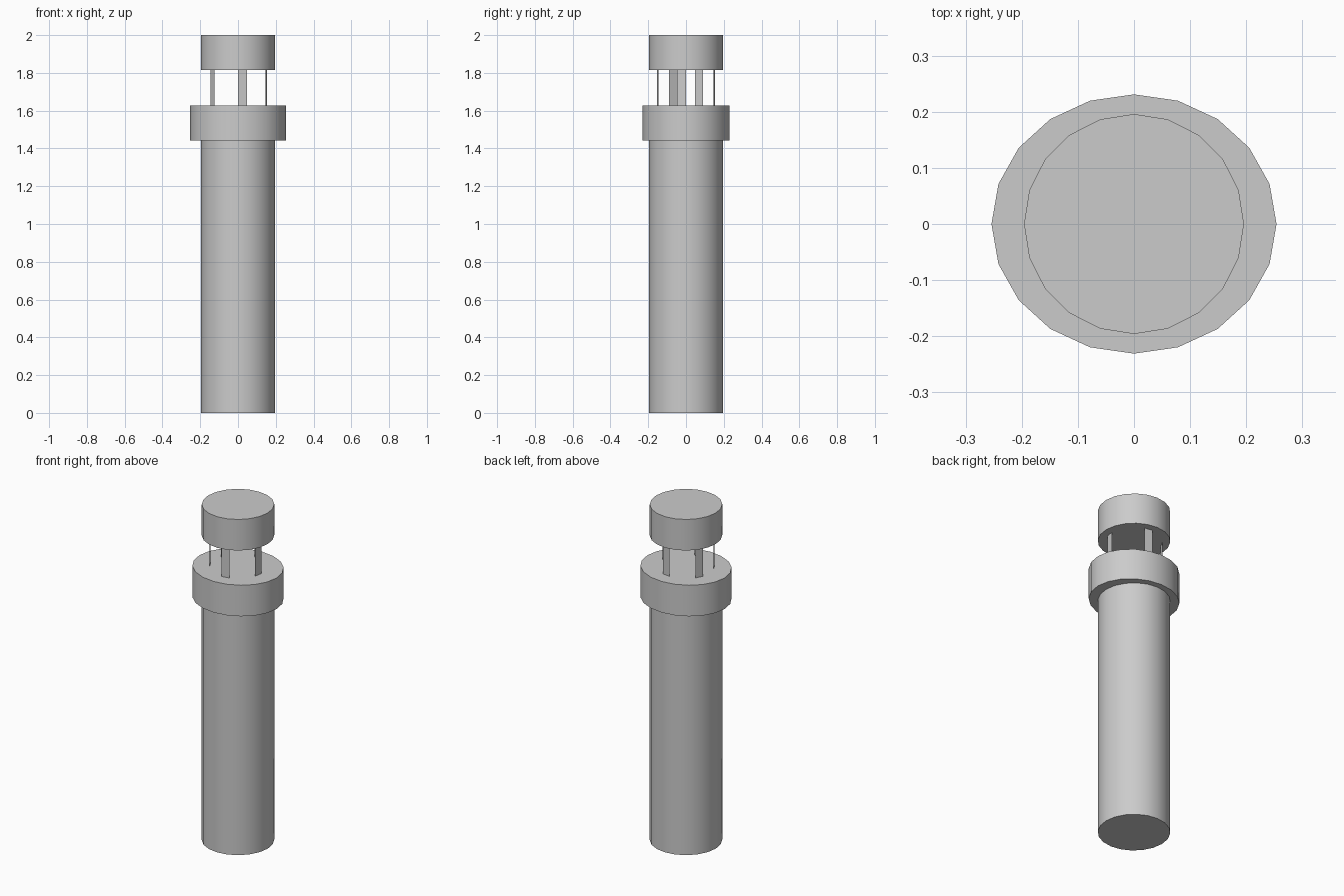
import bpy, bmesh
from math import sin, cos, radians

if "Cube" in bpy.data.objects:
    bpy.data.objects.remove(bpy.data.objects["Cube"])

SIDES = 20
STEP = 360 / SIDES


def finish(bm, name):
    mesh = bpy.data.meshes.new(name)
    bm.to_mesh(mesh)
    bm.free()
    obj = bpy.data.objects.new(name, mesh)
    bpy.context.collection.objects.link(obj)
    return obj


def drum(name, rx, ry, z0, z1):
    """Closed 20-sided elliptical cylinder, smooth sides with sharp rims."""
    bm = bmesh.new()
    ring = [bm.verts.new((rx * cos(radians(i * STEP)), ry * sin(radians(i * STEP)), z0))
            for i in range(SIDES)]
    base = bm.faces.new(ring[::-1])
    top = bmesh.ops.extrude_face_region(bm, geom=[base], use_keep_orig=True)
    for v in top["geom"]:
        if isinstance(v, bmesh.types.BMVert):
            v.co.z = z1
    bmesh.ops.recalc_face_normals(bm, faces=bm.faces)
    obj = finish(bm, name)
    bpy.ops.object.select_all(action='DESELECT')
    obj.select_set(True)
    bpy.context.view_layer.objects.active = obj
    bpy.ops.object.shade_smooth_by_angle(angle=radians(30))
    return obj


def strut(name, a, r, z0, z1):
    """Flat upright strip spanning one facet of a 20-sided ring."""
    bm = bmesh.new()
    p, q = [(r * cos(radians(t)), r * sin(radians(t))) for t in (a, a + STEP)]
    bm.faces.new([bm.verts.new(c) for c in
                  ((*p, z0), (*q, z0), (*q, z1), (*p, z1))])
    return finish(bm, name)


# Post, wider oval collar and top cap
drum("post", 0.196, 0.196, 0.0, 1.443)
drum("collar", 0.254, 0.231, 1.443, 1.628)
drum("cap", 0.196, 0.196, 1.815, 2.0)

# Five thin strips holding the cap above the collar
for i, angle in enumerate((72, 144, 198, 270, 342)):
    strut(f"strut_{i + 1}", angle, 0.154, 1.628, 1.815)
